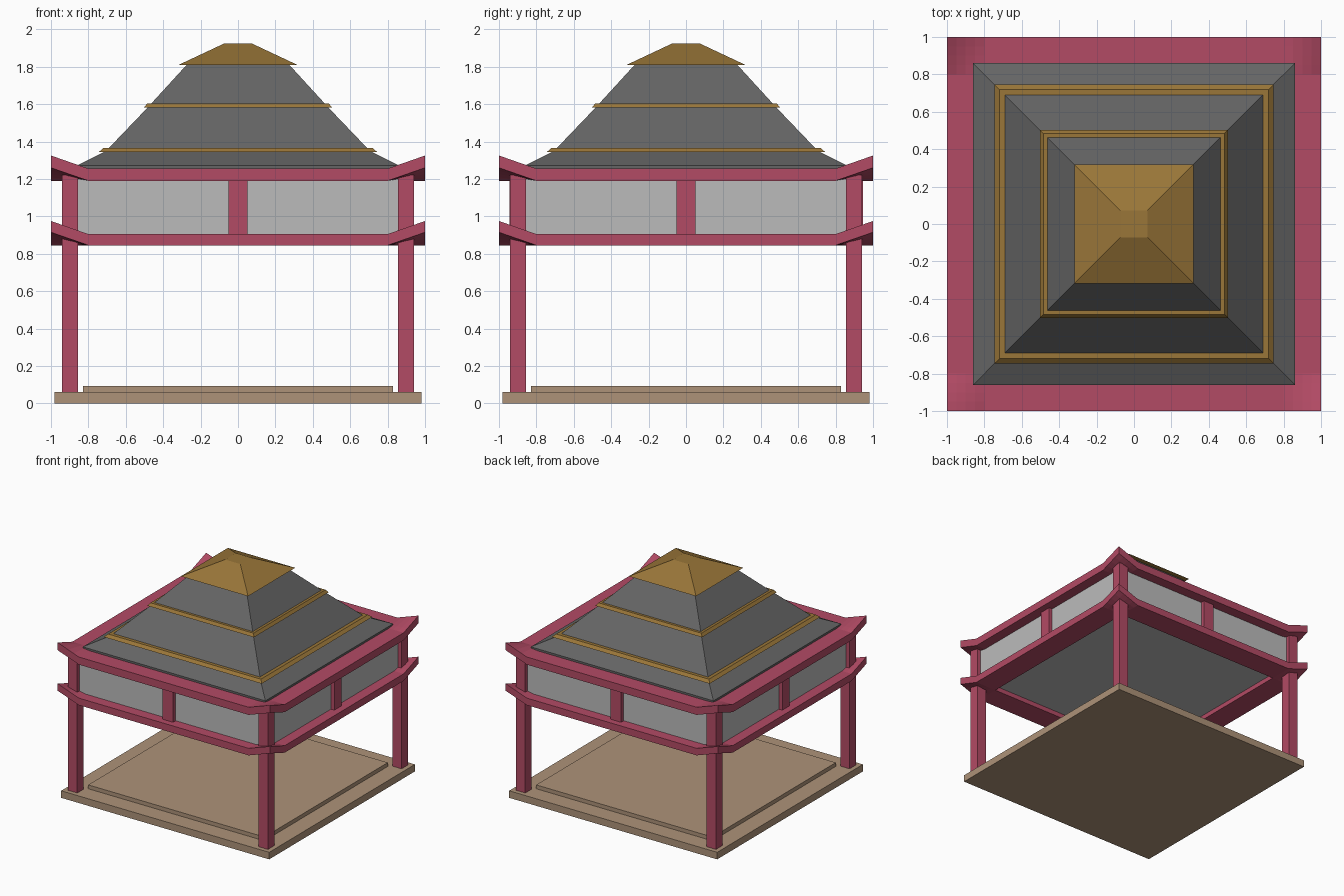
import bpy, bmesh

if "Cube" in bpy.data.objects:
    bpy.data.objects.remove(bpy.data.objects["Cube"])


def material(name, rgb):
    m = bpy.data.materials.new(name)
    m.diffuse_color = (*rgb, 1)
    m.use_nodes = True
    m.node_tree.nodes["Principled BSDF"].inputs["Base Color"].default_value = m.diffuse_color
    return m


RED = material("red_paint", (0.45, 0.07, 0.13))
GOLD = material("gold_trim", (0.32, 0.18, 0.04))
SLATE = material("slate", (0.13, 0.13, 0.13))
STONE = material("stone", (0.42, 0.29, 0.19))
PANEL = material("panel_grey", (0.5, 0.5, 0.5))


def finish(bm, name, mat):
    bmesh.ops.recalc_face_normals(bm, faces=bm.faces)
    me = bpy.data.meshes.new(name)
    bm.to_mesh(me)
    bm.free()
    me.materials.append(mat)
    ob = bpy.data.objects.new(name, me)
    bpy.context.collection.objects.link(ob)
    return ob


def box(name, x, y, z, mat):
    """Box from (min, max) pairs."""
    bm = bmesh.new()
    bmesh.ops.create_cube(bm, size=1)
    for v in bm.verts:
        v.co = [r[0] if c < 0 else r[1] for r, c in zip((x, y, z), v.co)]
    return finish(bm, name, mat)


def square_lathe(name, profile, mat):
    """Stack of centred squares given as (half width, height), capped at both ends."""
    bm = bmesh.new()
    rings = [[bm.verts.new((sx * h, sy * h, z))
              for sx, sy in ((-1, -1), (1, -1), (1, 1), (-1, 1))] for h, z in profile]
    for a, b in zip(rings, rings[1:]):
        for i in range(4):
            j = (i + 1) % 4
            bm.faces.new((a[i], a[j], b[j], b[i]))
    bm.faces.new(rings[0][::-1])
    bm.faces.new(rings[-1])
    return finish(bm, name, mat)


def eave_ring(name, z0, z1, lift=0.07, inner=0.8, steps=4):
    """Flat square ring whose outer corners sweep upward."""
    bm = bmesh.new()
    pos = [inner + (1 - inner) * i / steps for i in range(steps + 1)]
    axis = [-p for p in reversed(pos)] + pos
    ramp = lambda c: max(0, abs(c) - inner) / (1 - inner)
    grid = [[bm.verts.new((x, y, z0 + lift * ramp(x) * ramp(y))) for y in axis] for x in axis]
    for i in range(len(axis) - 1):
        for j in range(len(axis) - 1):
            if i == steps and j == steps:
                continue  # open centre
            bm.faces.new((grid[i][j], grid[i + 1][j], grid[i + 1][j + 1], grid[i][j + 1]))
    ext = bmesh.ops.extrude_face_region(bm, geom=bm.faces[:], use_keep_orig=True)
    for v in ext["geom"]:
        if isinstance(v, bmesh.types.BMVert):
            v.co.z += z1 - z0
    return finish(bm, name, RED)


# Stepped floor
square_lathe("base_slab", [(0.98, 0), (0.98, 0.06)], STONE)
square_lathe("floor_step", [(0.83, 0.06), (0.83, 0.093)], STONE)

# Corner posts
for sx, nx in ((-1, "left"), (1, "right")):
    for sy, ny in ((-1, "front"), (1, "back")):
        box(f"{ny}_{nx}_post", sorted((sx * 0.855, sx * 0.942)),
            sorted((sy * 0.855, sy * 0.942)), (0.06, 1.22), RED)

# Upper wall with a short post in the middle of each side
square_lathe("wall_panels", [(0.91, 0.885), (0.91, 1.21)], PANEL)
for s, n in ((-1, "front"), (1, "back")):
    box(f"{n}_middle_post", (-0.05, 0.05), sorted((s * 0.86, s * 0.945)), (0.88, 1.21), RED)
for s, n in ((-1, "left"), (1, "right")):
    box(f"{n}_middle_post", sorted((s * 0.86, s * 0.942)), (-0.05, 0.05), (0.88, 1.21), RED)

# Swept beams
eave_ring("lower_beam_ring", 0.845, 0.905)
eave_ring("upper_beam_ring", 1.19, 1.255)

# Roof tiers, trims and cap
square_lathe("lower_roof", [(0.86, 1.2), (0.86, 1.272), (0.69, 1.357)], SLATE)
square_lathe("middle_roof", [(0.71, 1.345), (0.48, 1.585)], SLATE)
square_lathe("upper_roof", [(0.485, 1.58), (0.27, 1.815)], SLATE)
square_lathe("lower_trim", [(0.745, 1.343), (0.72, 1.365)], GOLD)
square_lathe("upper_trim", [(0.503, 1.581), (0.485, 1.604)], GOLD)
square_lathe("roof_cap", [(0.317, 1.81), (0.072, 1.925)], GOLD)
